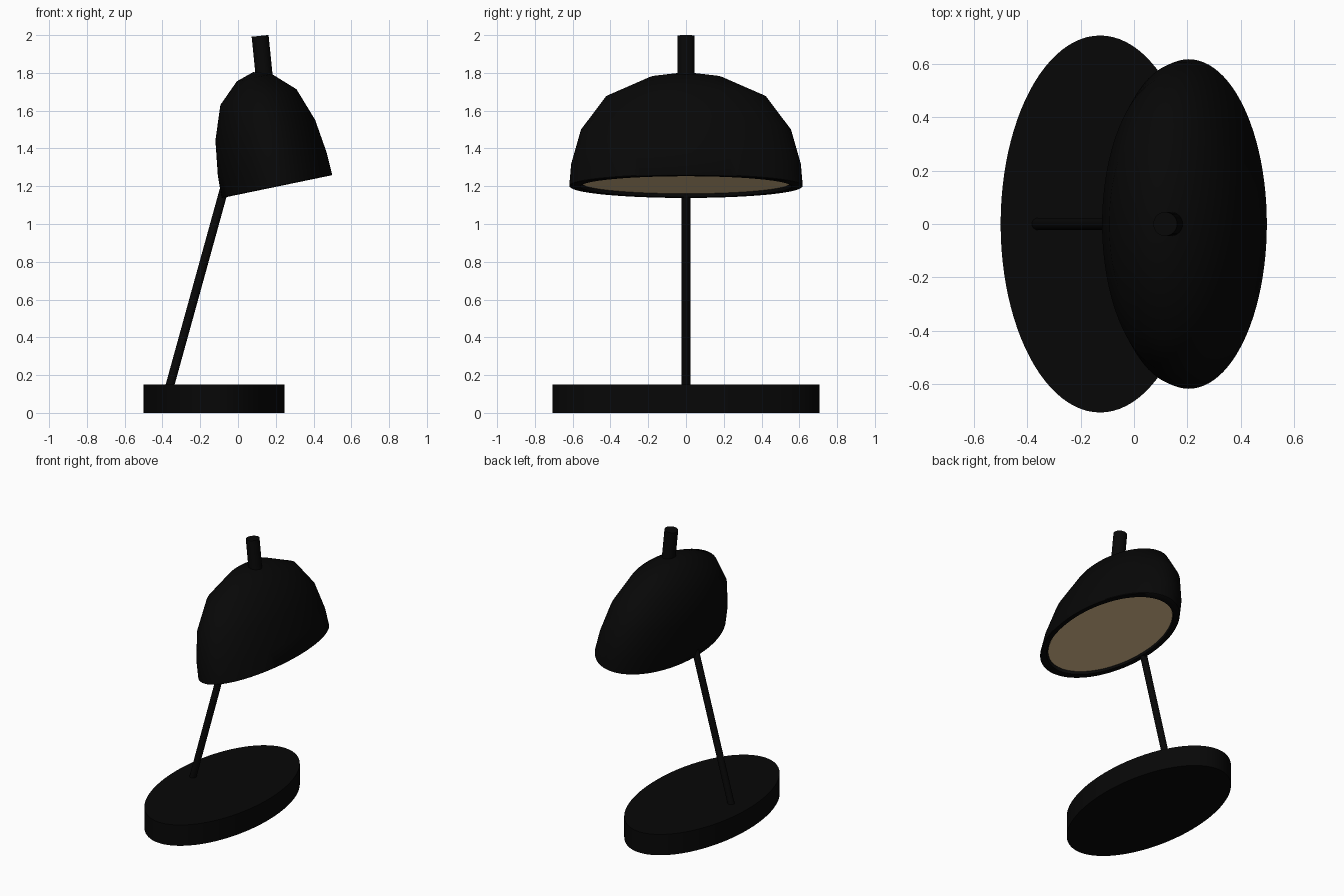
import bpy, bmesh, math
from mathutils import Matrix, Vector

if "Cube" in bpy.data.objects:
    bpy.data.objects.remove(bpy.data.objects["Cube"], do_unlink=True)


def material(name, rgb):
    m = bpy.data.materials.new(name)
    m.use_nodes = True
    m.diffuse_color = (*rgb, 1)
    m.node_tree.nodes["Principled BSDF"].inputs["Base Color"].default_value = (*rgb, 1)
    return m


BLACK = material("matte black", (0.0022, 0.0022, 0.0022))
CREAM = material("warm cream", (0.72, 0.52, 0.28))


def lathe(name, profile, mat, matrix, segments=96):
    """Revolve (radius, height) points about z; zero radius makes a pole."""
    bm = bmesh.new()
    rings = []
    for r, z in profile:
        if r == 0:
            rings.append([bm.verts.new((0, 0, z))] * segments)
        else:
            rings.append([bm.verts.new((r * math.cos(math.tau * i / segments),
                                        r * math.sin(math.tau * i / segments), z))
                          for i in range(segments)])
    for a, b in zip(rings, rings[1:]):
        for i in range(segments):
            j = (i + 1) % segments
            bm.faces.new(list(dict.fromkeys((a[i], a[j], b[j], b[i]))))
    bm.transform(matrix)
    bmesh.ops.recalc_face_normals(bm, faces=bm.faces)
    mesh = bpy.data.meshes.new(name)
    bm.to_mesh(mesh)
    bm.free()
    ob = bpy.data.objects.new(name, mesh)
    bpy.context.collection.objects.link(ob)
    mesh.materials.append(mat)
    bpy.ops.object.select_all(action='DESELECT')
    ob.select_set(True)
    bpy.context.view_layer.objects.active = ob
    bpy.ops.object.shade_smooth_by_angle(angle=math.radians(40))
    return ob


def rod(name, start, end, radius):
    """Capped cylinder between two points."""
    a, b = Vector(start), Vector(end)
    d = b - a
    m = Matrix.Translation(a) @ d.to_track_quat('Z', 'Y').to_matrix().to_4x4()
    return lathe(name, [(0, 0), (radius, 0), (radius, d.length), (0, d.length)], BLACK, m, 32)


# Oval base
lathe("base", [(0, 0), (0.707, 0), (0.707, 0.15), (0, 0.15)], BLACK,
      Matrix.Translation((-0.127, 0, 0)) @ Matrix.Diagonal((0.528, 1, 1, 1)))

# Leaning arm and the short stem on top
rod("arm", (-0.373, 0, 0.1), (-0.069, 0, 1.2), 0.023)
rod("top_stem", (0.145, 0, 1.72), (0.117, 0, 1.996), 0.045)

# Tilted oval dome shade with a recessed lip
tilt = (Matrix.Translation((0.206, 0, 1.199))
        @ Matrix.Rotation(math.radians(-11.7), 4, 'Y')
        @ Matrix.Diagonal((0.484, 1, 1, 1)))
lathe("shade", [(0, 0.618), (0.195, 0.588), (0.425, 0.483), (0.557, 0.304), (0.608, 0.122),
                (0.618, 0.003), (0.612, -0.001), (0.56, -0.001), (0.55, 0.022)], BLACK, tilt)

# Light diffuser closing the shade
lathe("diffuser", [(0, 0.016), (0.55, 0.016), (0.55, 0.024), (0, 0.024)], CREAM, tilt)
